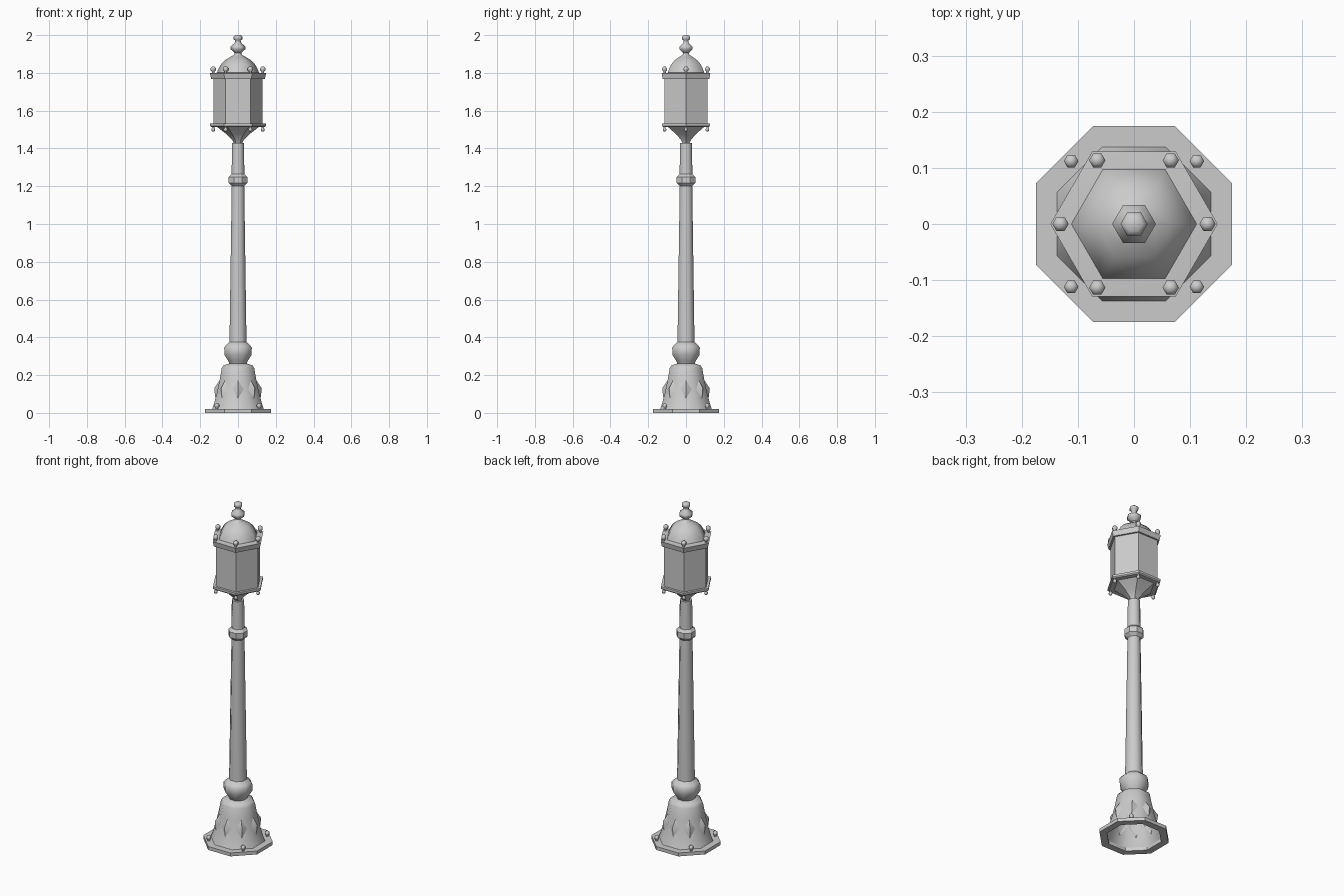
import bpy, math
from math import pi, cos, sin, radians

if "Cube" in bpy.data.objects:
    bpy.data.objects.remove(bpy.data.objects["Cube"])


def make(name, verts, faces, angle):
    me = bpy.data.meshes.new(name)
    me.from_pydata(verts, [], faces)
    me.update()
    ob = bpy.data.objects.new(name, me)
    bpy.context.collection.objects.link(ob)
    bpy.ops.object.select_all(action='DESELECT')
    ob.select_set(True)
    bpy.context.view_layer.objects.active = ob
    if angle:
        bpy.ops.object.shade_smooth_by_angle(angle=radians(angle))
    return ob


def lathe(name, prof, n, phase=0.0, angle=30, cap_top=False, cap_bottom=False, at=(0, 0)):
    """Sweep (radius, z) points, listed bottom to top, round an n-sided ring."""
    verts, faces = [], []
    for r, z in prof:
        for i in range(n):
            a = phase + 2 * pi * i / n
            verts.append((at[0] + r * cos(a), at[1] + r * sin(a), z))
    for k in range(len(prof) - 1):
        for i in range(n):
            j = (i + 1) % n
            faces.append((k * n + i, k * n + j, (k + 1) * n + j, (k + 1) * n + i))
    if cap_bottom:
        faces.append(tuple(reversed(range(n))))
    if cap_top:
        faces.append(tuple(range((len(prof) - 1) * n, len(prof) * n)))
    return make(name, verts, faces, angle)


def octo(name, prof, angle=50, **kw):
    """Eight-sided lathe with flats on the axes; radii are measured to the flats."""
    k = 1 / cos(pi / 8)
    return lathe(name, [(r * k, z) for r, z in prof], 8, pi / 8, angle, **kw)


def knob(name, x, y, z, r, d):
    """Small ball on a short neck, growing up (d=1) or down (d=-1)."""
    prof = [(.55 * r, 0), (.5 * r, .7 * r), (r, 1.2 * r), (r, 1.9 * r), (.5 * r, 2.5 * r)]
    pts = [(a, z + d * b) for a, b in prof]
    if d < 0:
        pts.reverse()
    lathe(name, pts, 6, 0, 65, True, True, (x, y))


# Base plate ring, open in the middle, and hollow bell
octo("base_plate", [(.137, .02), (.137, 0), (.175, 0), (.175, .02), (.137, .02)], 30)
octo("base_bell", [(.137, .02), (.128, .045), (.112, .105), (.097, .175), (.086, .237),
                   (.078, .251), (.046, .262)])

# Raised diamond on each bell face
for i in range(8):
    a = i * pi / 4
    pts = [(.118, 0, .065), (.103, .038, .125), (.096, 0, .175), (.103, -.038, .125), (.126, 0, .13)]
    verts = [(x * cos(a) - y * sin(a), x * sin(a) + y * cos(a), z) for x, y, z in pts]
    make(f"bell_diamond_{i}", verts, [(0, 1, 4), (1, 2, 4), (2, 3, 4), (3, 0, 4)], 50)

# Plate bolts
for sx in (-1, 1):
    for sy in (-1, 1):
        knob("plate_bolt", sx * .112, sy * .112, .018, .013, 1)

# Post: lower ring, tapered shaft, collar, upper shaft
octo("lower_ring", [(.046, .262), (.052, .275), (.072, .308), (.073, .345), (.064, .358), (.045, .375)])
octo("shaft", [(.045, .375), (.033, 1.205)])
octo("collar", [(.033, 1.2), (.049, 1.217), (.049, 1.25), (.033, 1.266)], 30)
octo("upper_shaft", [(.034, 1.26), (.031, 1.428)], cap_top=True)

# Lantern
lathe("lantern_cone", [(.018, 1.42), (.03, 1.445), (.06, 1.475), (.115, 1.517)], 6, cap_bottom=True)
lathe("bottom_rim", [(.141, 1.514), (.147, 1.52), (.147, 1.532), (.13, 1.532)], 6, cap_bottom=True)
lathe("lantern_glass", [(.131, 1.53), (.131, 1.772)], 6, angle=0)
lathe("top_rim", [(.128, 1.768), (.142, 1.768), (.149, 1.798), (.11, 1.801)], 6,
      cap_bottom=True, cap_top=True)
lathe("dome", [(.112, 1.8), (.104, 1.82), (.09, 1.845), (.068, 1.868), (.04, 1.885),
               (.02, 1.896), (.016, 1.908)], 6, angle=65)
lathe("finial", [(.016, 1.905), (.039, 1.925), (.039, 1.94), (.018, 1.957), (.014, 1.971),
                 (.024, 1.978), (.024, 1.992), (.015, 2.0)], 6, angle=65, cap_top=True)

# Knobs on the corners of both rims
for i in range(6):
    a = i * pi / 3
    knob("top_knob", .131 * cos(a), .131 * sin(a), 1.797, .0145, 1)
    knob("bottom_knob", .131 * cos(a), .131 * sin(a), 1.516, .0105, -1)
